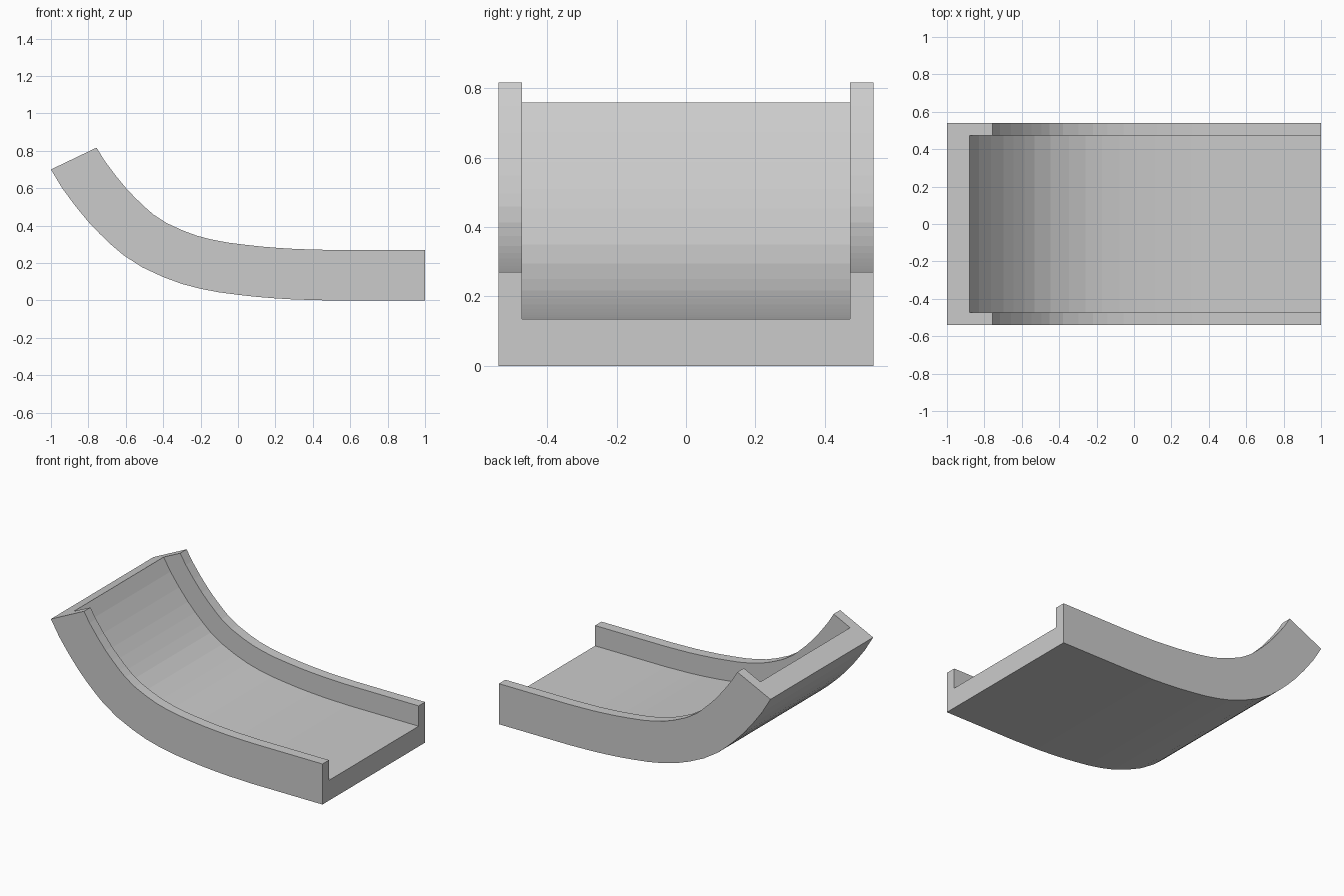
import bpy, bmesh, math

if "Cube" in bpy.data.objects:
    bpy.data.objects.remove(bpy.data.objects["Cube"])

# Underside path of the trough, from raised end to flat end
path = [(-1, .70), (-.94, .60), (-.87, .505), (-.80, .42), (-.74, .357),
        (-.675, .295), (-.61, .24), (-.51, .176), (-.40, .125), (-.30, .088),
        (-.20, .062), (-.10, .043), (0, .03), (.10, .019), (.20, .011),
        (.30, .005), (.48, 0), (1, 0)]
END_ANGLE = math.radians(64.4)
DEPTH, FLOOR, OUT, INN = .27, .135, .54, .472

# U-shaped cross-section: (y, height above the underside)
section = [(-OUT, 0), (OUT, 0), (OUT, DEPTH), (INN, DEPTH),
           (INN, FLOOR), (-INN, FLOOR), (-INN, DEPTH), (-OUT, DEPTH)]


def path_angle(i):
    """Downward slope of the path at point i."""
    if i == 0:
        return END_ANGLE
    if i >= len(path) - 2:
        return 0.0
    (x0, z0), (x1, z1) = path[i - 1], path[i + 1]
    return math.atan2(z0 - z1, x1 - x0)


# Sweep the section along the path
bm = bmesh.new()
rings = []
for i, (x, z) in enumerate(path):
    a = path_angle(i)
    rings.append([bm.verts.new((x + h * math.sin(a), y, z + h * math.cos(a)))
                  for y, h in section])
n = len(section)
for r0, r1 in zip(rings, rings[1:]):
    for k in range(n):
        m = (k + 1) % n
        bm.faces.new((r0[k], r0[m], r1[m], r1[k]))

# End caps: floor slab plus the two side walls
for r in (rings[0], rings[-1]):
    bm.faces.new(r)
bmesh.ops.recalc_face_normals(bm, faces=bm.faces)

mesh = bpy.data.meshes.new("curved_trough")
bm.to_mesh(mesh)
bm.free()
trough = bpy.data.objects.new("curved_trough", mesh)
bpy.context.collection.objects.link(trough)
